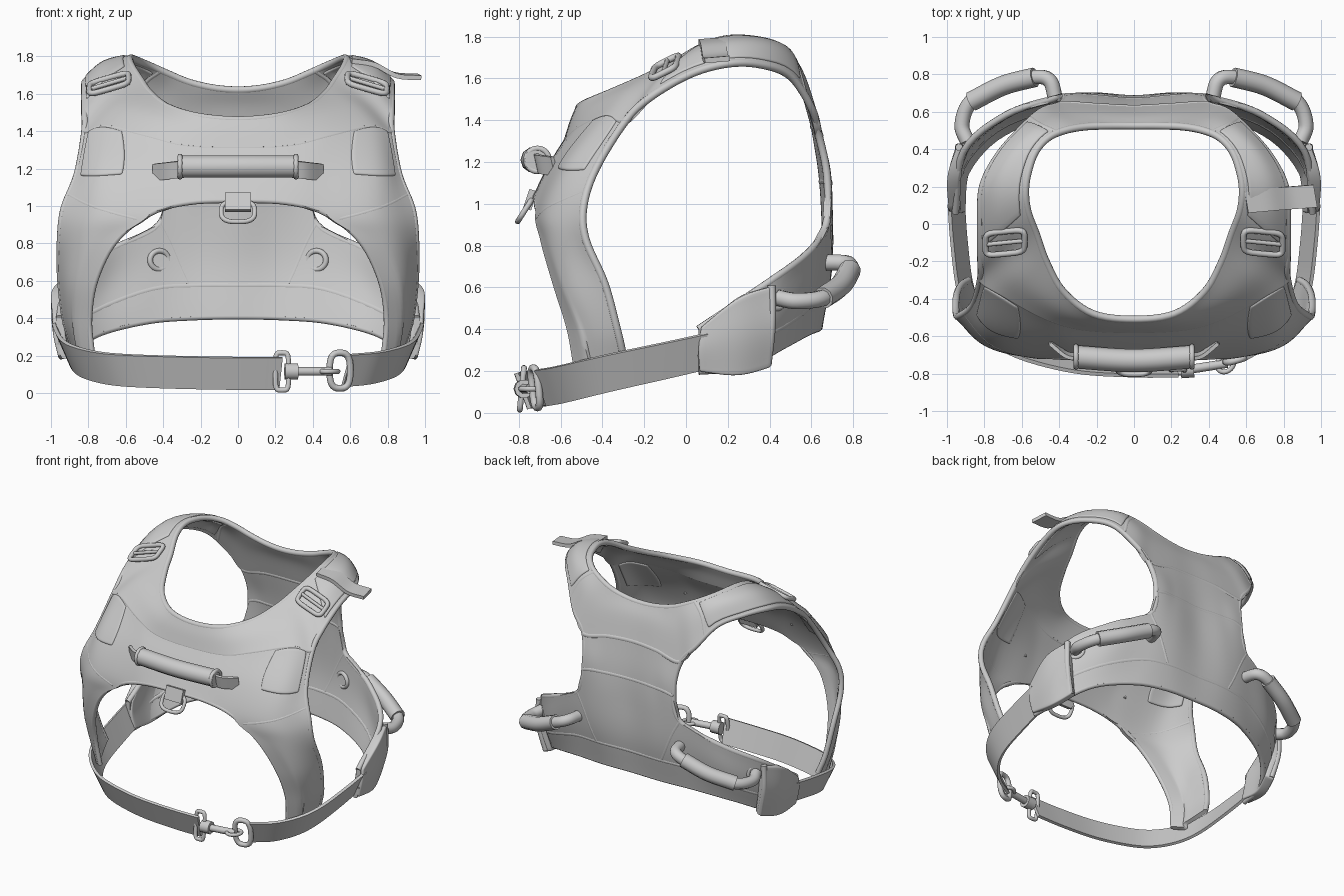
import bpy, math
from mathutils import Vector as V

cube = bpy.data.objects.get("Cube")
if cube:
    bpy.data.objects.remove(cube)

grey = bpy.data.materials.new("light grey")
grey.use_nodes = True
grey.diffuse_color = (.6, .6, .6, 1)
grey.node_tree.nodes["Principled BSDF"].inputs["Base Color"].default_value = (.6, .6, .6, 1)
parts = []


def add(name, data):
    ob = bpy.data.objects.new(name, data)
    bpy.context.collection.objects.link(ob)
    data.materials.append(grey)
    parts.append(ob)
    return ob


def past(a, b):
    """Point beyond the end a: mirrored at the centre line, else straight on."""
    if abs(a.x) < 1e-6 < abs(b.x):
        return V((-b.x, b.y, b.z))
    return 2 * a - b


def spline(p, t):
    """Smooth curve through the points p, t counted in points."""
    i = min(max(int(t), 0), len(p) - 2)
    f = t - i
    a, b = p[i], p[i + 1]
    before = p[i - 1] if i else past(a, b)
    after = p[i + 2] if i + 2 < len(p) else past(b, a)
    return a + .5 * f * (b - before + f * (2 * before - 5 * a + 4 * b - after
                                           + f * (3 * (a - b) + after - before)))


def surf(rows, u, v):
    return spline([spline(r, u) for r in rows], v)


def grid(rows):
    """Vectors for the rows; gaps continue their column in a straight line."""
    g = [[V(p) if p else None for p in r] for r in rows]
    for order, s in ((range(len(g)), 1), (range(len(g) - 1, -1, -1), -1)):
        for r in order:
            for c, p in enumerate(g[r]):
                if p is None and 0 <= r - 2 * s < len(g) and g[r - s][c]:
                    g[r][c] = 2 * g[r - s][c] - g[r - 2 * s][c]
    return g


def cloth(name, at, nu, nv, thick, keep=lambda i, j: True, mirror=True):
    """Thin padded sheet sampled from the function at(i, j)."""
    verts = [at(i, j) for j in range(nv + 1) for i in range(nu + 1)]
    faces = [(k, k + 1, k + nu + 2, k + nu + 1) for j in range(nv) for i in range(nu)
             if keep(i, j) for k in [j * (nu + 1) + i]]
    me = bpy.data.meshes.new(name)
    me.from_pydata(verts, [], faces)
    ob = add(name, me)
    if mirror:
        ob.modifiers.new("mirror", 'MIRROR')
    so = ob.modifiers.new("thickness", 'SOLIDIFY')
    so.thickness, so.offset = thick, 0
    return ob


def sheet(name, rows, thick=.03, n=6, mirror=True):
    g = grid(rows)

    def keep(i, j):
        c, r = i // n, j // n
        return all((rows[r][c], rows[r][c + 1], rows[r + 1][c], rows[r + 1][c + 1]))
    cloth(name, lambda i, j: surf(g, i / n, j / n), (len(rows[0]) - 1) * n,
          (len(rows) - 1) * n, thick, keep, mirror)
    return g


def patch(name, g, u0, u1, v0, v1, thick, k=.13):
    """Raised panel with rounded corners lying on a sheet."""
    n = 14

    def at(i, j):
        a, b = 2 * i / n - 1, 2 * j / n - 1
        a, b = a * math.sqrt(1 - k * b * b), b * math.sqrt(1 - k * a * a)
        return surf(g, (u0 + u1 + a * (u1 - u0)) / 2, (v0 + v1 + b * (v1 - v0)) / 2)
    ob = cloth(name, at, n, n, thick)
    bev = ob.modifiers.new("soft edge", 'BEVEL')
    bev.width, bev.segments, bev.angle_limit = .014, 3, 1


def tube(name, pts, r, mirror=True, cyclic=False, n=6):
    pts = [V(p) for p in pts]
    if not cyclic:
        pts = [spline(pts, k / n) for k in range((len(pts) - 1) * n + 1)]
    cu = bpy.data.curves.new(name, 'CURVE')
    cu.dimensions, cu.bevel_depth, cu.bevel_resolution = '3D', r, 3
    cu.use_fill_caps = True
    for s in ((1, -1) if mirror else (1,)):
        sp = cu.splines.new('POLY')
        sp.points.add(len(pts) - 1)
        for q, p in zip(sp.points, pts):
            q.co = (s * p.x, p.y, p.z, 1)
        sp.use_cyclic_u = cyclic
    add(name, cu)


def ring(name, centre, a, b, r, mirror=True, square=1.0, n=28):
    """Closed loop around centre with half axes a and b; square < 1 boxes it."""
    def pw(x):
        return math.copysign(abs(x) ** square, x)
    tube(name, [V(centre) + V(a) * pw(math.cos(t)) + V(b) * pw(math.sin(t))
                for t in (2 * math.pi * k / n for k in range(n))], r, mirror, True)


def ribbon(name, pts, width, thick=.02, mirror=True, flare=0):
    """Flat strap along pts; flare leans its upper edge outward."""
    rows = [[tuple(V(p) + (V(width) + V((p[0], p[1], 0)) * flare) * s) for p in pts]
            for s in (-.5, .5)]
    sheet(name, rows, thick, 6, mirror)


# Collar yoke around the neck, front centre to back centre
neck = [(0, -.51, 1.46), (.22, -.48, 1.48), (.38, -.36, 1.53), (.47, -.2, 1.6),
        (.52, -.06, 1.67), (.565, .06, 1.74), (.58, .16, 1.78), (.57, .26, 1.79),
        (.53, .38, 1.775), (.46, .46, 1.745), (.37, .5, 1.705), (.26, .52, 1.66),
        (.13, .525, 1.63), (0, .525, 1.62)]
hem = [(0, -.565, 1.31), (.28, -.55, 1.32), (.48, -.49, 1.37), (.7, -.37, 1.42),
       (.82, -.29, 1.395), (.82, -.17, 1.51), (.82, .02, 1.62), (.81, .2, 1.67),
       (.73, .36, 1.665), (.61, .5, 1.61), (.5, .6, 1.46), (.4, .635, 1.33),
       (.2, .625, 1.36), (0, .615, 1.37)]
bulge = [tuple((V(a) + V(b)) / 2 + V((a[0] * .03, 0, .02 + a[1] * .02)))
         for a, b in zip(neck, hem)]
yoke = sheet("collar_yoke", [neck, bulge, hem], .035)

# Chest panel with the two front legs
front_rows = [
    hem[:5],
    [(0, -.645, 1.18), (.28, -.64, 1.18), (.44, -.62, 1.18), (.73, -.555, 1.18), (.86, -.43, 1.17)],
    [(0, -.72, 1.03), (.26, -.715, 1.02), (.46, -.705, .965), (.74, -.65, .97), (.93, -.49, .99)],
    [None, None, (.65, -.68, .82), (.82, -.62, .83), (.95, -.48, .83)],
    [None, None, (.76, -.62, .61), (.88, -.55, .6), (.95, -.39, .62)],
    [None, None, (.795, -.555, .4), (.88, -.475, .4), (.925, -.33, .4)],
    [None, None, (.78, -.52, .2), (.835, -.44, .22), (.885, -.3, .27)]]
front = sheet("chest_panel", front_rows)

# Back panel with the side bands
back_rows = [
    hem[:-4:-1] + [None] * 3,
    [(0, .65, 1.15), (.2, .665, 1.15), (.37, .675, 1.13)] + [None] * 3,
    [(0, .665, .93), (.22, .685, .93), (.42, .67, .9), (.68, .585, .765), (.91, .39, .62), (.955, .06, .4)],
    [(0, .67, .68), (.24, .68, .68), (.45, .645, .66), (.73, .54, .54), (.93, .33, .42), (.955, .06, .3)],
    [(0, .635, .41), (.24, .63, .405), (.48, .58, .385), (.74, .46, .32), (.9, .27, .22), (.93, .06, .2)]]
back = sheet("back_panel", back_rows, .035)

# Piping along all the open edges
tube("neck_piping", neck, .02)
tube("armhole_piping", [r[-1] for r in front_rows[::-1]] + hem[5:12]
     + [back_rows[1][2]] + back_rows[2][2:], .019)
tube("arch_piping", front_rows[2][:3] + [r[2] for r in front_rows[3:]], .016)
tube("band_piping", back_rows[4], .018)


# Seams and raised panels
def seam(name, g, ends, r=.02):
    (u0, v0), (u1, v1) = ends
    tube(name, [surf(g, u0 + (u1 - u0) * k / 20, v0 + (v1 - v0) * k / 20)
                for k in range(21)], r, n=1)


seam("front_yoke_seam", yoke, [(0, 2), (4, 2)], .018)
seam("back_yoke_seam", yoke, [(11, 2), (13, 2)], .022)
seam("shoulder_seam", yoke, [(9.5, 0), (9.5, 2)], .021)
seam("band_seam", back, [(0, 3.4), (5, 3.4)], .021)
seam("upper_band_seam", back, [(0, 1.2), (2, 1.2)], .021)
seam("centre_seam", back, [(2, 2), (1.1, 3.4)], .02)
seam("leg_seam", front, [(2.2, 2.2), (4, 1.6)], .0165)
patch("chest_patch", front, 2.55, 3.75, .03, 1.12, .045)
patch("shoulder_pad", yoke, 5.1, 9.4, .2, 1.85, .05, .08)

# Rounded end pads on the side bands
pad = grid([[(.91, .42, .615), (.965, .25, .55), (.958, .07, .41)],
            [(.915, .42, .42), (.958, .25, .37), (.955, .06, .31)],
            [(.87, .4, .22), (.92, .24, .185), (.93, .06, .2)]])
patch("side_pad", pad, 0, 2, 0, 2, .065, .06)
tube("pad_binding", [(.935, .41, .61), (.935, .41, .42), (.89, .39, .23)], .02)

# Belt in two lengths
belt = [(.95, .1, .295), (.935, -.1, .25), (.905, -.33, .2), (.845, -.48, .165),
        (.73, -.605, .135), (.58, -.69, .12)]
ribbon("left_belt", belt, (0, 0, .17), .02, False, .08)
ribbon("right_belt", [(-x, y, z) for x, y, z in belt]
       + [(-.3, -.76, .11), (0, -.78, .105), (.23, -.78, .105)], (0, 0, .17), .02, False, .08)

# Snap hook and ring joining the belt
ring("hook_frame", (.235, -.785, .115), (.035, 0, 0), (0, .01, .1), .014, False, .4)
tube("hook_body", [(.25, -.78, .115), (.32, -.775, .115)], .045, False)
tube("hook_rod", [(.31, -.775, .115), (.5, -.745, .115)], .024, False)
ring("hook_gate", (.49, -.745, .115), (.045, .01, 0), (0, .045, 0), .013, False)
ring("belt_ring", (.545, -.72, .12), (.055, .015, 0), (0, -.01, .095), .018, False, .7)

# Padded chest handle on two tabs
tube("chest_handle", [(-.32, -.71, 1.21), (0, -.73, 1.21), (.32, -.71, 1.21)], .062, False)
ribbon("handle_tab", [(.27, -.71, 1.2), (.36, -.7, 1.19), (.45, -.63, 1.18)], (0, -.02, .09))
ring("handle_cuff", (.31, -.71, 1.21), (0, .055, 0), (0, 0, .055), .014)

# Leash ring below the chest handle
ribbon("leash_loop", [(-.07, -.745, 1.02), (.07, -.745, 1.02)], (0, .03, .09), .04, False)
ring("leash_ring", (0, -.77, .97), (.09, 0, 0), (0, .035, .055), .013, False, .7)

# Back handles with eyelets
grip = [(.89, .44, .55), (.92, .53, .535), (.87, .655, .55), (.7, .74, .61),
        (.53, .785, .685), (.45, .765, .715), (.42, .67, .72)]
tube("handle_cord", grip, .04)
tube("handle_grip", grip[2:5], .053)
ring("inner_eyelet", (.42, .645, .71), (.05, -.02, 0), (0, 0, .05), .015)
ring("outer_eyelet", (.88, .43, .55), (.035, -.04, 0), (0, 0, .05), .015)

# Shoulder strap buckles and the loose strap end
ring("shoulder_buckle", (.69, -.1, 1.655), (.105, -.01, -.03), (0, .06, .03), .016, True, .4)
tube("buckle_bar", [(.59, -.09, 1.685), (.79, -.11, 1.625)], .012)
ribbon("loose_strap", [(.6, .12, 1.78), (.72, .13, 1.76), (.84, .14, 1.7), (.97, .15, 1.69)],
       (-.02, .12, .01), .025, False)

# Turn everything into meshes and shade it smooth
bpy.ops.object.select_all(action='DESELECT')
for ob in parts:
    ob.select_set(True)
bpy.context.view_layer.objects.active = parts[0]
bpy.ops.object.convert(target='MESH')
bpy.ops.object.shade_smooth_by_angle(angle=math.radians(40))
